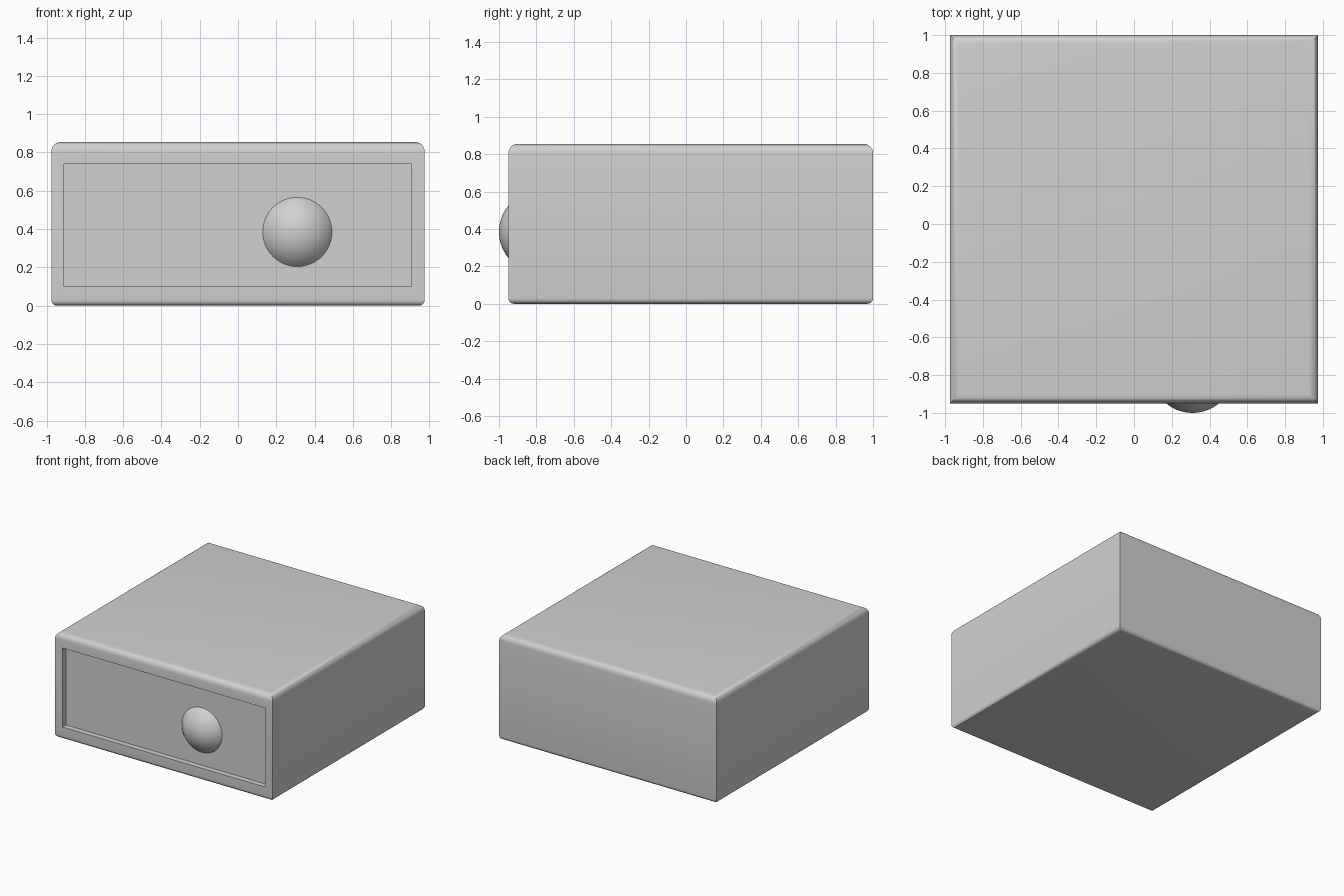
import bpy, bmesh, math
from mathutils import Matrix, Vector

cube = bpy.data.objects.get("Cube")
if cube:
    bpy.data.objects.remove(cube, do_unlink=True)

HALF_X, FRONT, BACK, HEIGHT = 0.975, -0.95, 1.0, 0.855
RECESS_Y = -0.905

grey = bpy.data.materials.new("light grey")
grey.use_nodes = True
grey.diffuse_color = (0.64, 0.64, 0.64, 1)
grey.node_tree.nodes["Principled BSDF"].inputs["Base Color"].default_value = grey.diffuse_color


def finish(bm, name):
    """Turn a bmesh into a smooth-shaded object with crisp edges."""
    bmesh.ops.recalc_face_normals(bm, faces=bm.faces)
    mesh = bpy.data.meshes.new(name)
    bm.to_mesh(mesh)
    bm.free()
    mesh.materials.append(grey)
    obj = bpy.data.objects.new(name, mesh)
    bpy.context.collection.objects.link(obj)
    bpy.ops.object.select_all(action='DESELECT')
    obj.select_set(True)
    bpy.context.view_layer.objects.active = obj
    bpy.ops.object.shade_smooth_by_angle(angle=math.radians(35))
    return obj


def rounding(radius, steps=6):
    """Inset and height offset along a quarter round, from flat to upright."""
    angles = [math.pi / 2 * i / steps for i in range(steps + 1)]
    return [(radius * (1 - math.sin(a)), radius * (1 - math.cos(a))) for a in angles]


# Cabinet: stacked rectangles give rounded, mitred top and bottom edges
bm = bmesh.new()
profile = rounding(0.03) + [(i, HEIGHT - h) for i, h in reversed(rounding(0.05))]
rings = []
for inset, z in profile:
    x = HALF_X - inset
    corners = [(-x, FRONT + inset), (x, FRONT + inset), (x, BACK - inset), (-x, BACK - inset)]
    rings.append([bm.verts.new((cx, cy, z)) for cx, cy in corners])
for low, high in zip(rings, rings[1:]):
    for k in range(4):
        n = (k + 1) % 4
        bm.faces.new((low[k], low[n], high[n], high[k]))
bm.faces.new(rings[0][::-1])
bm.faces.new(rings[-1])

# Drawer recess: reframe the flat front face and push its middle inward
bm.normal_update()
front = max((f for f in bm.faces if f.normal.y < -0.99), key=lambda f: f.calc_area())
bmesh.ops.inset_region(bm, faces=[front], thickness=0.05, depth=0)
for v in front.verts:
    v.co.x = 0.907 if v.co.x > 0 else -0.91
    v.co.z = 0.74 if v.co.z > HEIGHT / 2 else 0.10
panel = bmesh.ops.extrude_face_region(bm, geom=[front])["geom"]
bmesh.ops.translate(bm, vec=(0, RECESS_Y - FRONT, 0),
                    verts=[g for g in panel if isinstance(g, bmesh.types.BMVert)])
if front.is_valid:
    bmesh.ops.delete(bm, geom=[front], context='FACES_ONLY')
finish(bm, "drawer_cabinet")

# Knob: a ball cap standing on the recessed panel
bm = bmesh.new()
radius = 0.22
place = Matrix.Translation((0.31, -1.0 + radius, 0.385)) @ Matrix.Rotation(math.pi / 2, 4, 'X')
bmesh.ops.create_uvsphere(bm, u_segments=48, v_segments=32, radius=radius, matrix=place)
bmesh.ops.bisect_plane(bm, geom=bm.verts[:] + bm.edges[:] + bm.faces[:],
                       plane_co=Vector((0, RECESS_Y + 0.001, 0)),
                       plane_no=Vector((0, 1, 0)), clear_outer=True)
bmesh.ops.holes_fill(bm, edges=[e for e in bm.edges if e.is_boundary], sides=0)
finish(bm, "round_knob")
